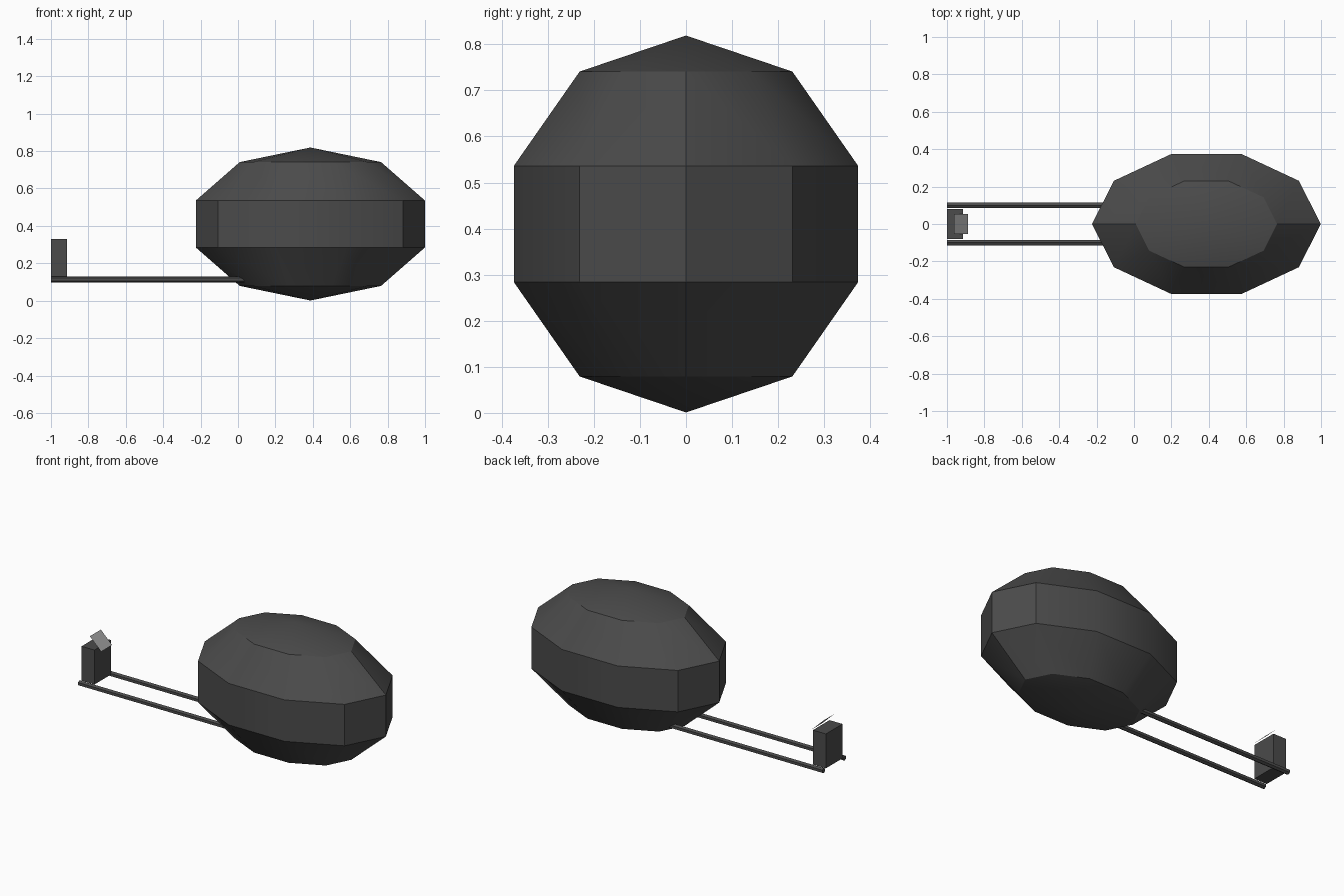
import bpy, bmesh
from math import sin, cos, pi, radians
from mathutils import Matrix, Vector

cube = bpy.data.objects.get("Cube")
if cube:
    bpy.data.objects.remove(cube, do_unlink=True)


def material(name, value):
    mat = bpy.data.materials.new(name)
    colour = (value, value, value, 1)
    mat.diffuse_color = colour
    mat.use_nodes = True
    mat.node_tree.nodes["Principled BSDF"].inputs["Base Color"].default_value = colour
    return mat


def finish(name, bm, mat):
    mesh = bpy.data.meshes.new(name)
    bm.to_mesh(mesh)
    bm.free()
    mesh.materials.append(mat)
    obj = bpy.data.objects.new(name, mesh)
    bpy.context.collection.objects.link(obj)
    return obj


charcoal = material("charcoal", 0.07)
light_grey = material("light grey", 0.36)

# Faceted body: half-circle profile spun in ten steps, then stretched
bm = bmesh.new()
profile = [bm.verts.new((sin(i * pi / 5), 0, cos(i * pi / 5))) for i in range(6)]
edges = [bm.edges.new(pair) for pair in zip(profile, profile[1:])]
bmesh.ops.spin(bm, geom=profile + edges, cent=(0, 0, 0), axis=(0, 0, 1),
               angle=2 * pi, steps=10)
bmesh.ops.remove_doubles(bm, verts=bm.verts[:], dist=0.001)
bmesh.ops.scale(bm, vec=(0.643, 0.413, 0.409), verts=bm.verts[:])
bmesh.ops.translate(bm, vec=(0.387, 0, 0.41), verts=bm.verts[:])
bmesh.ops.recalc_face_normals(bm, faces=bm.faces[:])
body = finish("body", bm, charcoal)
bpy.ops.object.select_all(action="DESELECT")
body.select_set(True)
bpy.context.view_layer.objects.active = body
bpy.ops.object.shade_smooth_by_angle(angle=radians(30))

# Pair of hexagonal rails, ridge upwards
for side, y in (("left", 0.1), ("right", -0.1)):
    bm = bmesh.new()
    start, end = -1.0, 0.1
    place = (Matrix.Translation(((start + end) / 2, y, 0.114))
             @ Matrix.Rotation(pi / 2, 4, "Y") @ Matrix.Rotation(pi / 6, 4, "Z"))
    bmesh.ops.create_cone(bm, cap_ends=True, segments=6, radius1=0.016,
                          radius2=0.016, depth=end - start, matrix=place)
    finish(side + "_rail", bm, charcoal)

# Upright block between the rail ends
bm = bmesh.new()
bmesh.ops.create_cube(bm, size=1)
bmesh.ops.scale(bm, vec=(0.087, 0.16, 0.21), verts=bm.verts[:])
bmesh.ops.translate(bm, vec=(-0.9565, 0, 0.225), verts=bm.verts[:])
finish("upright_block", bm, charcoal)

# Thin tilted plate resting on the block
bm = bmesh.new()
place = Matrix.Translation((-0.925, 0, 0.354)) @ Matrix.Rotation(radians(44), 4, "Y")
bmesh.ops.create_grid(bm, x_segments=1, y_segments=1, size=0.053, matrix=place)
finish("tilted_plate", bm, light_grey)
